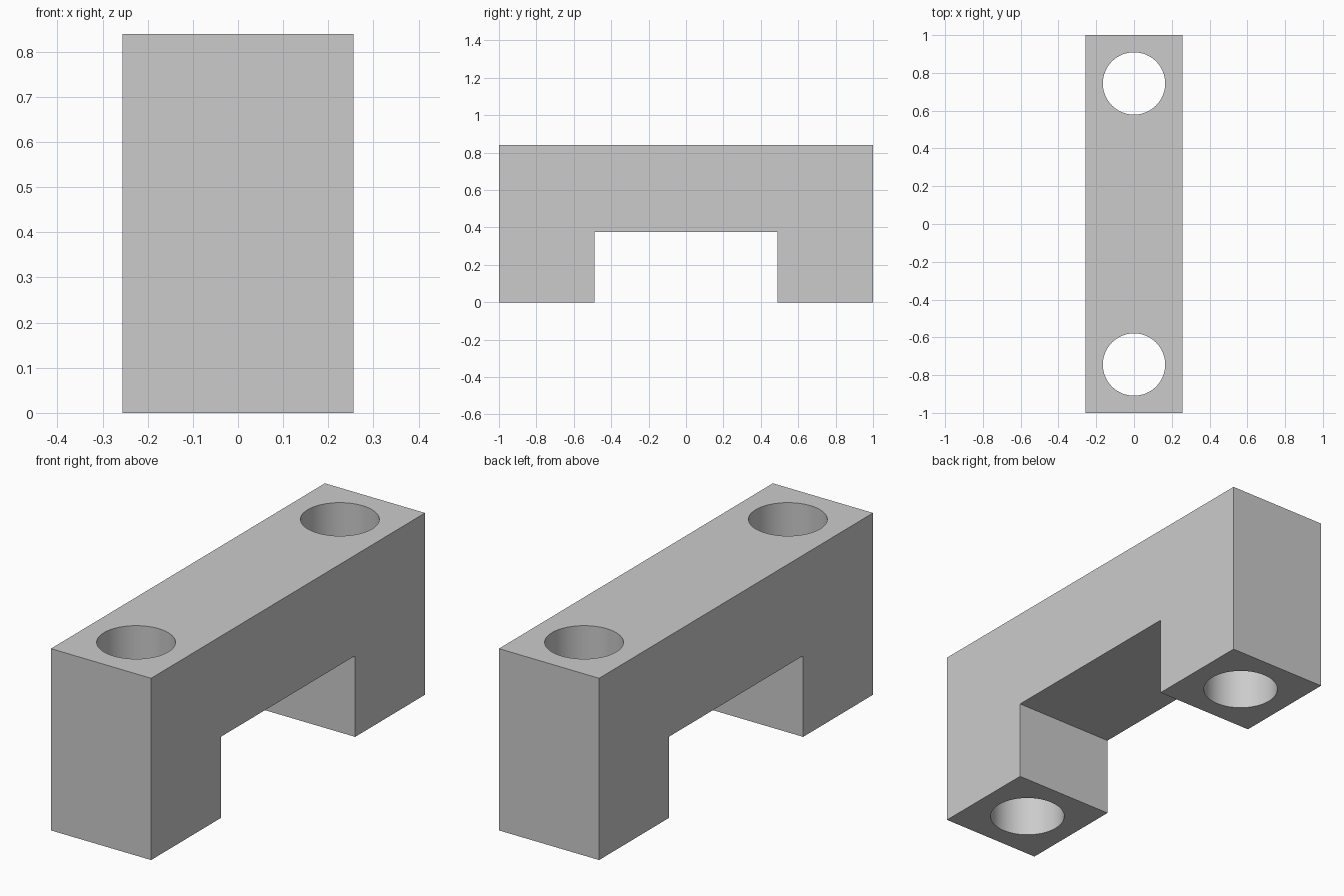
import bpy
import bmesh
import math

default = bpy.data.objects.get("Cube")
if default:
    bpy.data.objects.remove(default, do_unlink=True)

HALF_WIDTH, HALF_LENGTH, HEIGHT = 0.256, 1.0, 0.84
GAP, GAP_HEIGHT = 0.49, 0.375
HOLE_RADIUS, HOLE_Y = 0.165, 0.744

grey = bpy.data.materials.new("plain grey")
grey.use_nodes = True
colour = (0.6, 0.6, 0.6, 1)
grey.diffuse_color = colour
grey.node_tree.nodes["Principled BSDF"].inputs["Base Color"].default_value = colour

# Bridge body: side profile extruded across the width
half = [(GAP, GAP_HEIGHT), (GAP, 0), (HALF_LENGTH, 0), (HALF_LENGTH, HEIGHT)]
profile = half + [(-y, z) for y, z in reversed(half)]
bm = bmesh.new()
face = bm.faces.new([bm.verts.new((-HALF_WIDTH, y, z)) for y, z in profile])
side = bmesh.ops.extrude_face_region(bm, geom=[face])
bmesh.ops.translate(bm, vec=(2 * HALF_WIDTH, 0, 0),
                    verts=[v for v in side["geom"] if isinstance(v, bmesh.types.BMVert)])
bmesh.ops.recalc_face_normals(bm, faces=bm.faces)
mesh = bpy.data.meshes.new("bridge_bracket")
bm.to_mesh(mesh)
bm.free()
mesh.materials.append(grey)
body = bpy.data.objects.new("bridge_bracket", mesh)
bpy.context.collection.objects.link(body)

# Vertical bolt holes through both legs
cutters = []
for name, y in (("front", -HOLE_Y), ("back", HOLE_Y)):
    bpy.ops.mesh.primitive_cylinder_add(vertices=96, radius=HOLE_RADIUS, depth=2 * HEIGHT,
                                        location=(0, y, HEIGHT / 2))
    cutter = bpy.context.object
    cutter.name = name + "_hole_cutter"
    cutter.hide_render = True
    cutter.data.materials.append(grey)
    cutters.append(cutter)
    cut = body.modifiers.new(name + "_hole", "BOOLEAN")
    cut.operation = "DIFFERENCE"
    cut.solver = "EXACT"
    cut.object = cutter

# Apply the cuts, remove the cutters and smooth the hole walls
bpy.ops.object.select_all(action="DESELECT")
body.select_set(True)
bpy.context.view_layer.objects.active = body
for name in [m.name for m in body.modifiers]:
    bpy.ops.object.modifier_apply(modifier=name)
for cutter in cutters:
    bpy.data.objects.remove(cutter, do_unlink=True)
bpy.ops.object.shade_smooth_by_angle(angle=math.radians(30))
